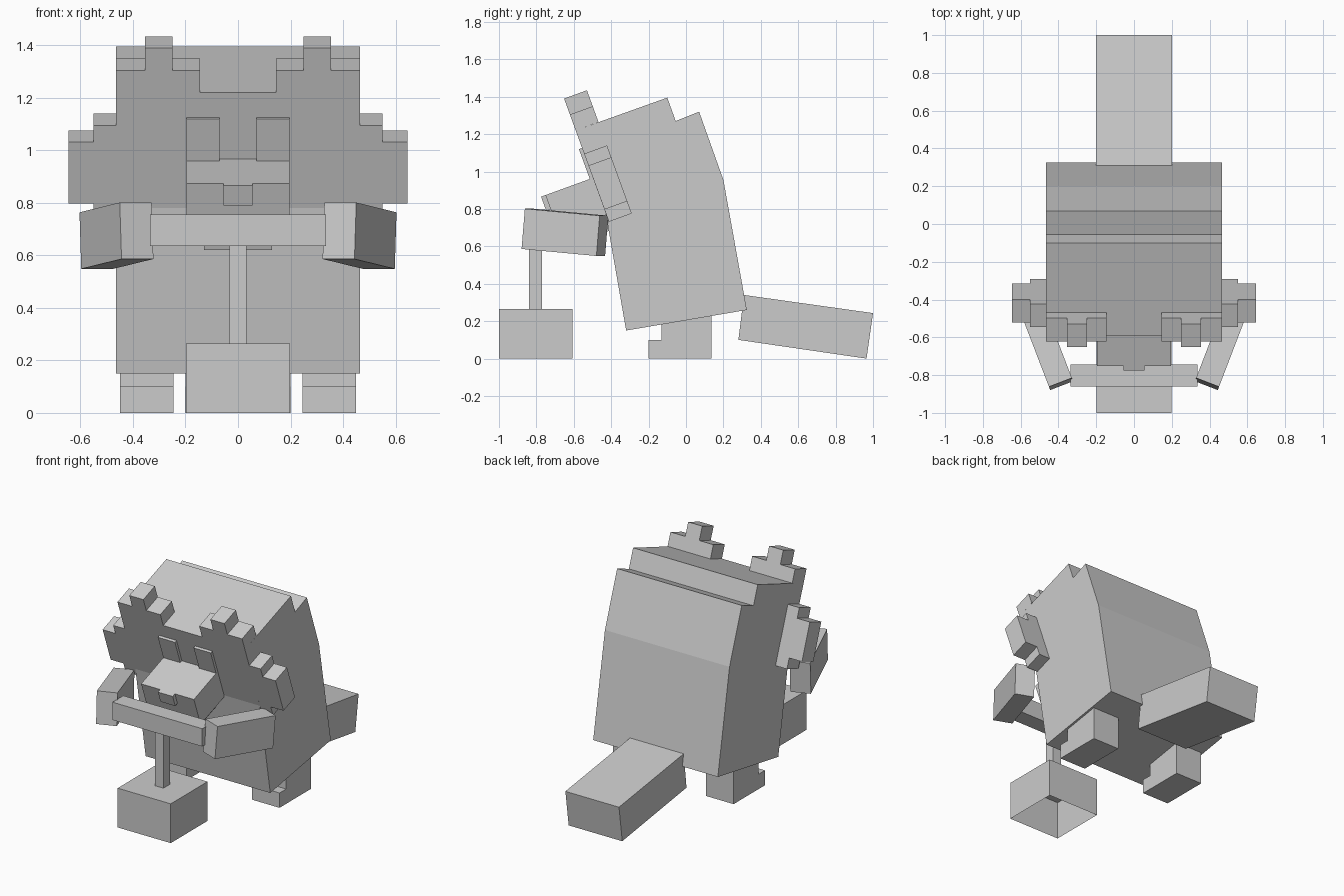
import bpy, bmesh
from math import radians
from mathutils import Matrix, Vector

cube = bpy.data.objects.get("Cube")
if cube:
    bpy.data.objects.remove(cube, do_unlink=True)

grey = bpy.data.materials.new("light_grey")
grey.use_nodes = True
COLOUR = (0.6, 0.6, 0.6, 1)
grey.diffuse_color = COLOUR
grey.node_tree.nodes["Principled BSDF"].inputs["Base Color"].default_value = COLOUR


def finish(name, bm, mirror=False):
    bmesh.ops.recalc_face_normals(bm, faces=bm.faces)
    mesh = bpy.data.meshes.new(name)
    bm.to_mesh(mesh)
    bm.free()
    mesh.materials.append(grey)
    obj = bpy.data.objects.new(name, mesh)
    bpy.context.collection.objects.link(obj)
    if mirror:
        mod = obj.modifiers.new("Mirror", 'MIRROR')
        mod.use_mirror_merge = False
    return obj


def add_box(bm, low, high, matrix=Matrix()):
    low, high = Vector(low), Vector(high)
    size = Matrix.Diagonal((*(high - low), 1))
    place = matrix @ Matrix.Translation((low + high) / 2) @ size
    return bmesh.ops.create_cube(bm, size=1, matrix=place)["verts"]


def boxes(name, parts, matrix=Matrix(), mirror=False):
    bm = bmesh.new()
    for low, high in parts:
        add_box(bm, low, high, matrix)
    return finish(name, bm, mirror)


def extrude_profile(name, points, half_width):
    """Extrude a side outline of (y, z) points across the width."""
    bm = bmesh.new()
    face = bm.faces.new([bm.verts.new((-half_width, y, z)) for y, z in points])
    new = bmesh.ops.extrude_face_region(bm, geom=[face])["geom"]
    verts = [v for v in new if isinstance(v, bmesh.types.BMVert)]
    bmesh.ops.translate(bm, verts=verts, vec=(2 * half_width, 0, 0))
    return finish(name, bm)


# Body and head share one bent outline
extrude_profile("body_and_head", [
    (-0.32, 0.15), (0.325, 0.26), (0.20, 0.955), (0.07, 1.32),
    (-0.055, 1.27), (-0.10, 1.395), (-0.59, 1.22), (-0.43, 0.78)], 0.465)

# Tail
extrude_profile("tail", [(0.31, 0.34), (1.0, 0.243), (0.965, 0.0), (0.28, 0.10)], 0.2)

# Tilted face frame: -y leaves the face, z runs up it, origin at its top edge
FACE = Matrix.Translation((0, -0.59, 1.22)) @ Matrix.Rotation(radians(20), 4, 'X')

# Stepped ears and cheek tufts
boxes("ears", [
    ((0.145, 0, 0), (0.465, 0.13, 0.09)),
    ((0.25, 0, 0.09), (0.355, 0.13, 0.181))], FACE, True)
boxes("cheek_tufts", [
    ((0.465, 0, -0.52), (0.55, 0.13, -0.133)),
    ((0.55, 0, -0.45), (0.645, 0.13, -0.20))], FACE, True)

# Facial features
boxes("eyes", [((0.07, -0.018, -0.27), (0.197, 0.01, -0.10))], FACE, True)
boxes("muzzle", [((-0.197, -0.27, -0.48), (0.197, 0.02, -0.27))], FACE)
boxes("jaw", [((-0.13, -0.2, -0.566), (0.13, 0.02, -0.48))], FACE)
boxes("nose", [((-0.055, -0.295, -0.35), (0.055, -0.27, -0.27))], FACE)

# Arms reach forward and inward
ARM = (Matrix.Translation((0.463, -0.647, 0.675))
       @ Matrix.Rotation(radians(-21), 4, 'Z') @ Matrix.Rotation(radians(-5), 4, 'X'))
boxes("arms", [((-0.065, -0.215, -0.108), (0.065, 0.215, 0.108))], ARM, True)

# Feet with low toes
boxes("feet", [
    ((0.245, -0.13, 0), (0.45, 0.135, 0.24)),
    ((0.245, -0.2, 0), (0.45, -0.13, 0.1))], mirror=True)

# Plunger: grip bar, shaft and a block open underneath
boxes("plunger_bar", [((-0.335, -0.86, 0.635), (0.335, -0.745, 0.755))])
boxes("plunger_shaft", [((-0.032, -0.84, 0.265), (0.032, -0.77, 0.635))])
bm = bmesh.new()
add_box(bm, (-0.198, -1, 0), (0.198, -0.607, 0.265))
bm.normal_update()
bmesh.ops.delete(bm, geom=[f for f in bm.faces if f.normal.z < -0.5], context='FACES_ONLY')
finish("plunger_block", bm)
